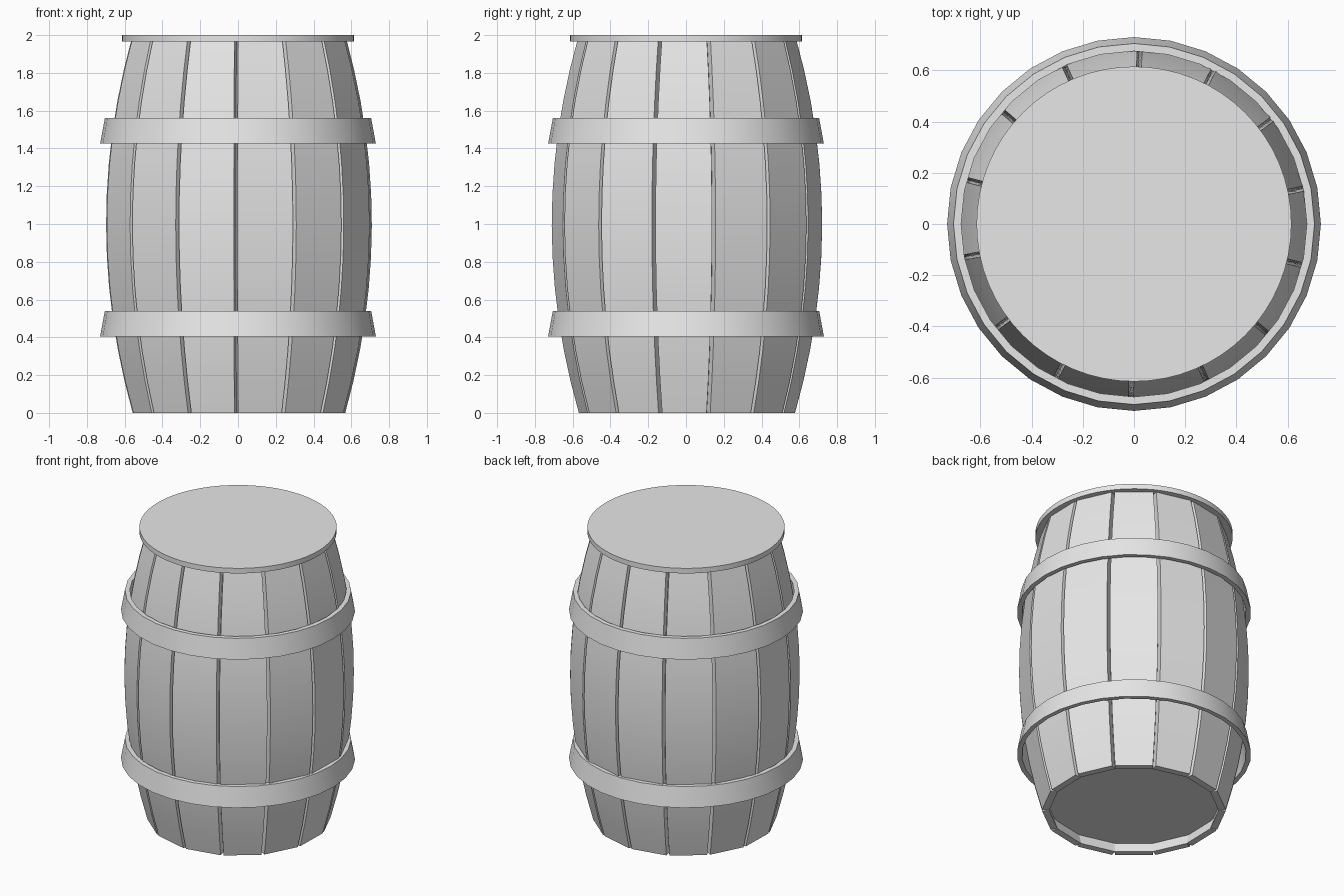
import bpy, bmesh, math

cube = bpy.data.objects.get("Cube")
if cube:
    bpy.data.objects.remove(cube, do_unlink=True)

STAVES = 14
HEIGHT = 1.98
THICK = 0.045
GAP = 0.01

grey = bpy.data.materials.new("plain_grey")
grey.use_nodes = True
grey.diffuse_color = (0.8, 0.8, 0.8, 1)
grey.node_tree.nodes["Principled BSDF"].inputs["Base Color"].default_value = (0.8, 0.8, 0.8, 1)


def add_object(name, bm, location=(0, 0, 0)):
    """Turn a bmesh into a smooth object whose hard edges stay sharp."""
    bmesh.ops.recalc_face_normals(bm, faces=bm.faces)
    mesh = bpy.data.meshes.new(name)
    bm.to_mesh(mesh)
    bm.free()
    mesh.materials.append(grey)
    obj = bpy.data.objects.new(name, mesh)
    obj.location = location
    bpy.context.collection.objects.link(obj)
    bpy.ops.object.select_all(action="DESELECT")
    obj.select_set(True)
    bpy.context.view_layer.objects.active = obj
    bpy.ops.object.shade_smooth_by_angle(angle=math.radians(30))
    return obj


def bridge(bm, a, b):
    """Join two vertex loops of equal length with quads."""
    for i in range(len(a)):
        j = (i + 1) % len(a)
        bm.faces.new((a[i], a[j], b[j], b[i]))


def ring(name, profile, segments):
    """Revolve a closed (radius, z) profile around the vertical axis."""
    bm = bmesh.new()
    loops = []
    for i in range(segments):
        t = 2 * math.pi * i / segments
        loops.append([bm.verts.new((r * math.cos(t), r * math.sin(t), z)) for r, z in profile])
    for i in range(segments):
        bridge(bm, loops[i], loops[(i + 1) % segments])
    return add_object(name, bm)


def disc(name, radius, bottom, top, segments):
    """Flat solid disc."""
    bm = bmesh.new()
    bmesh.ops.create_cone(bm, cap_ends=True, segments=segments, radius1=radius,
                          radius2=radius, depth=top - bottom)
    return add_object(name, bm, (0, 0, (top + bottom) / 2))


# Bowed plank with parallel sides, so neighbours leave a V-shaped seam
def stave():
    bm = bmesh.new()
    steps = 12
    loops = []
    for i in range(steps + 1):
        z = HEIGHT * i / steps
        outer = 0.7 - 0.14 * (z - 1) ** 2
        half = outer * math.tan(math.pi / STAVES) - GAP
        inner = outer - THICK
        loops.append([bm.verts.new(p) for p in (
            (outer, -half, z), (outer, half, z), (inner, half, z), (inner, -half, z))])
    for a, b in zip(loops, loops[1:]):
        bridge(bm, a, b)
    bm.faces.new(loops[0])
    bm.faces.new(loops[-1])
    return add_object("stave_1", bm, (0.005, 0.005, 0))


# Ring of staves
first = stave()
start = math.radians(88.6) + math.pi / STAVES
for n in range(STAVES):
    plank = first if n == 0 else first.copy()
    if n:
        plank.name = f"stave_{n + 1}"
        bpy.context.collection.objects.link(plank)
    plank.rotation_euler.z = start + 2 * math.pi * n / STAVES

# Flared hoops
for name, base in (("lower_hoop", 0.405), ("upper_hoop", 1.425)):
    top = base + 0.135
    ring(name, [(0.73, base), (0.705, top), (0.675, top), (0.70, base)], 32)

# Lid and recessed bottom
disc("lid", 0.615, 1.965, 2.0, 64)
disc("bottom_board", 0.54, 0.07, 0.1, 48)
